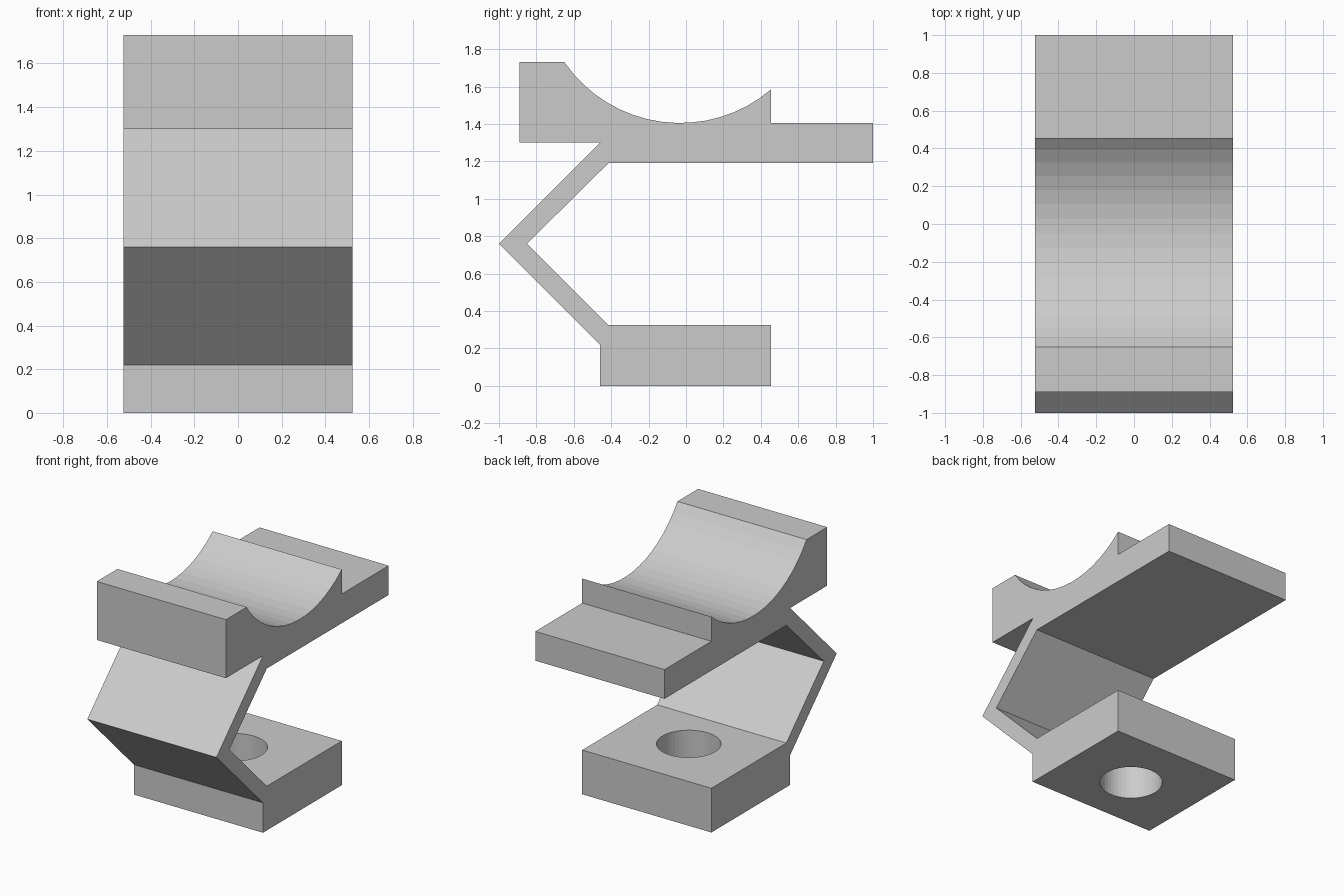
import bpy, bmesh
from math import atan2, cos, sin

if "Cube" in bpy.data.objects:
    bpy.data.objects.remove(bpy.data.objects["Cube"])

HALF_W = 0.525
AXIS_Y = -0.032   # shared centre of the cradle arc and the bolt hole


def arc(cy, cz, r, start, end, n):
    """Points on a lower arc between two (y, z) points, ends included."""
    a0 = atan2(start[1] - cz, start[0] - cy)
    a1 = atan2(end[1] - cz, end[0] - cy)
    pts = [(cy + r * cos(a0 + (a1 - a0) * i / n),
            cz + r * sin(a0 + (a1 - a0) * i / n)) for i in range(1, n)]
    return [start] + pts + [end]


def extrude_profile(name, profile):
    """Solid made by sweeping a (y, z) outline across the width."""
    bm = bmesh.new()
    face = bm.faces.new([bm.verts.new((-HALF_W, y, z)) for y, z in profile])
    out = bmesh.ops.extrude_face_region(bm, geom=[face])
    moved = [v for v in out["geom"] if isinstance(v, bmesh.types.BMVert)]
    bmesh.ops.translate(bm, verts=moved, vec=(2 * HALF_W, 0, 0))
    bmesh.ops.recalc_face_normals(bm, faces=bm.faces)
    mesh = bpy.data.meshes.new(name)
    bm.to_mesh(mesh)
    bm.free()
    obj = bpy.data.objects.new(name, mesh)
    bpy.context.collection.objects.link(obj)
    return obj


# Outline: base block, folded spring arm, cradle and rear tongue
cradle = arc(AXIS_Y, 2.155, 0.75, (0.455, 1.585), (-0.65, 1.73), 16)
profile = [(-0.46, 0), (0.455, 0), (0.455, 0.325), (-0.415, 0.325),
           (-0.85, 0.76), (-0.415, 1.19), (1, 1.19), (1, 1.405),
           (0.455, 1.405)] + cradle + [
           (-0.89, 1.73), (-0.89, 1.30), (-0.46, 1.30),
           (-1, 0.76), (-0.46, 0.22)]
bracket = extrude_profile("cradle_bracket", profile)

# Vertical bolt hole through the base block
bpy.ops.mesh.primitive_cylinder_add(vertices=48, radius=0.215, depth=0.7,
                                    location=(0, AXIS_Y, 0.16))
cutter = bpy.context.object
cutter.name = "bolt_hole_cutter"
cutter.hide_render = True
cutter.display_type = 'WIRE'
cut = bracket.modifiers.new("bolt_hole", 'BOOLEAN')
cut.operation = 'DIFFERENCE'
cut.solver = 'EXACT'
cut.object = cutter
